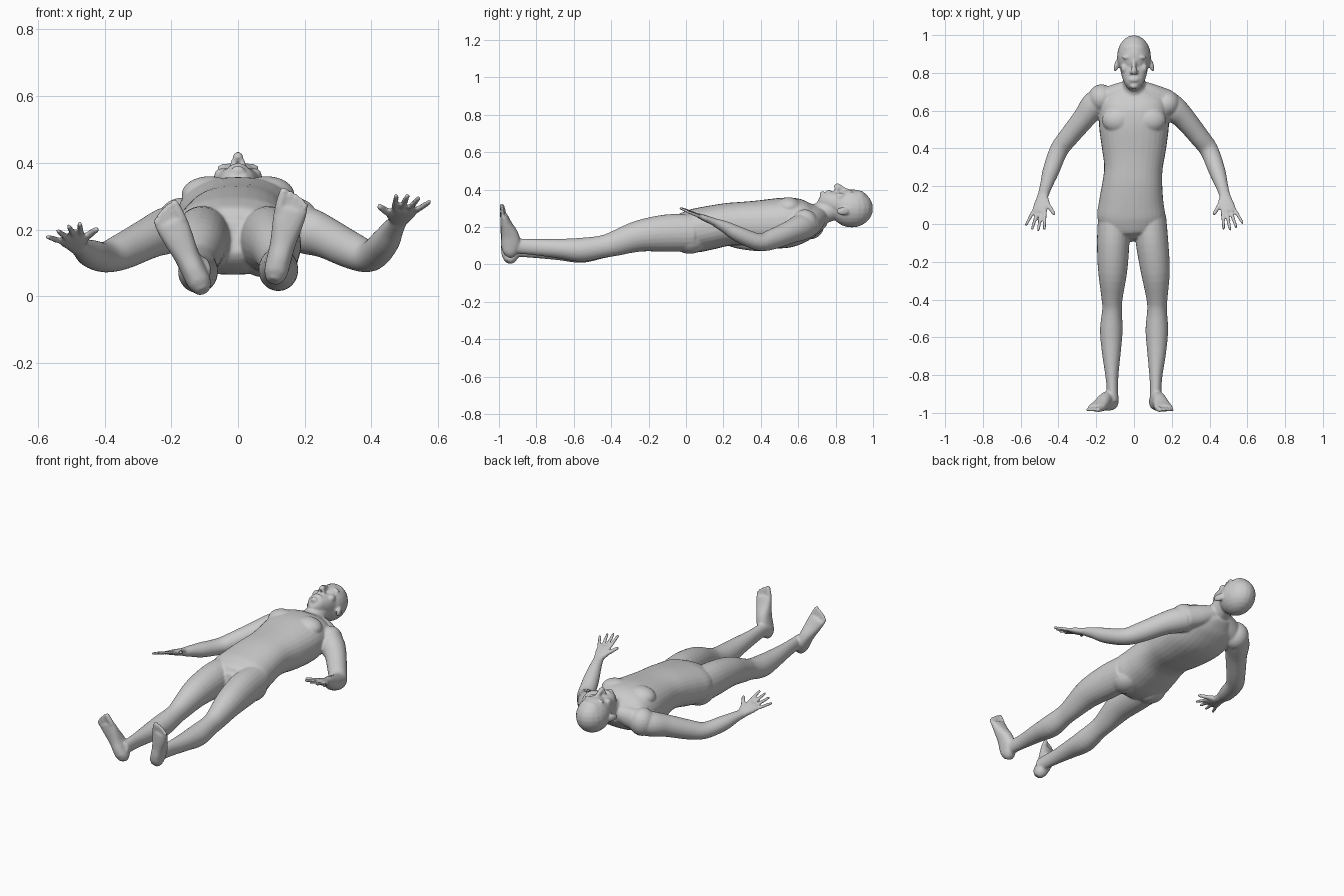
import bpy, bmesh, math
from mathutils import Vector, Matrix

bm = bmesh.new()
X, Y, Z = Vector((1, 0, 0)), Vector((0, 1, 0)), Vector((0, 0, 1))


def smooth_points(rows, steps=4):
    """Catmull-Rom through rows of numbers."""
    out = []
    n = len(rows)
    for i in range(n - 1):
        a, b, c, d = rows[max(i - 1, 0)], rows[i], rows[i + 1], rows[min(i + 2, n - 1)]
        for s in range(steps):
            t = s / steps
            out.append([0.5 * (2 * q + (r - p) * t + (2 * p - 5 * q + 4 * r - u) * t * t
                               + (3 * q - p - 3 * r + u) * t ** 3) for p, q, r, u in zip(a, b, c, d)])
    return out + [list(rows[-1])]


def loft(rows, up=Z, power=2.0, sides=24):
    """Skin superellipse rings given as (x, y, z, half width, half depth)."""
    pts = smooth_points(rows)
    rings = []
    for i, (x, y, z, w, h) in enumerate(pts):
        t = Vector(pts[min(i + 1, len(pts) - 1)][:3]) - Vector(pts[max(i - 1, 0)][:3])
        side = t.cross(up).normalized()
        nor = side.cross(t).normalized()
        ring = []
        for k in range(sides):
            c, s = math.cos(2 * math.pi * k / sides), math.sin(2 * math.pi * k / sides)
            c = math.copysign(abs(c) ** (2 / power), c)
            s = math.copysign(abs(s) ** (2 / power), s)
            ring.append(bm.verts.new(Vector((x, y, z)) + side * c * w + nor * s * h))
        rings.append(ring)
    for a, b in zip(rings, rings[1:]):
        for k in range(sides):
            bm.faces.new((a[k], a[(k + 1) % sides], b[(k + 1) % sides], b[k]))
    bm.faces.new(rings[0][::-1])
    bm.faces.new(rings[-1])


def ball(c, r, rot=0, axis='X'):
    m = Matrix.Translation(c) @ Matrix.Rotation(rot, 4, axis) @ Matrix.Diagonal((*r, 1))
    bmesh.ops.create_uvsphere(bm, u_segments=20, v_segments=12, radius=1, matrix=m)


def digit(a, b, r, up=Z):
    """Finger or toe from a to b with a rounded tip."""
    m = a.lerp(b, 0.55)
    loft([(*a, r, r), (*m, r, r), (*b, r * 0.85, r * 0.85)], up, sides=12)
    ball(b, (r * 0.85,) * 3)


def hand(wrist, knuckle, thumb_dir, thumb_tip):
    w, k = Vector(wrist), Vector(knuckle)
    d = (k - w).normalized()
    a = (thumb_dir - d * thumb_dir.dot(d)).normalized()
    nor = a.cross(d)
    p = [w + (k - w) * f for f in (-0.15, 0.3, 0.7, 1.0)]
    loft([(*q, x, h) for q, x, h in zip(p, (.027, .032, .04, .038), (.021, .019, .016, .012))], nor, 2.4)
    for off, spread, ln in ((.031, .018, .088), (.011, .006, .1), (-.01, -.008, .094), (-.03, -.026, .076)):
        base = k + a * off - d * 0.015
        digit(base, k + a * (off + spread) + d * ln, .0095, nor)
    mid = w.lerp(k, 0.5) + a * 0.036
    digit(w.lerp(k, 0.2) + a * 0.015, mid, .015, nor)
    digit(mid, Vector(thumb_tip), .0115, nor)


def foot(heel, toe, inner):
    h, b = Vector(heel), Vector(toe)
    d = (b - h).normalized()
    a = d.cross(Y) * inner
    rows = ((-.02, -.955, .018, .02), (.08, -.945, .034, .04), (.28, -.937, .037, .052), (.5, -.942, .038, .047),
            (.75, -.96, .045, .032), (.93, -.971, .049, .022), (1, -.975, .047, .018))
    loft([(*(h.lerp(b, f).xz.to_tuple()[:1]), y, h.lerp(b, f).z, w, t) for f, y, w, t in rows], Y, 2.3)
    for off, ln, r in ((.034, .042, .015), (.012, .043, .0105), (-.007, .036, .0105), (-.024, .028, .01), (-.039, .018, .01)):
        s = b + a * off
        e = s + d * ln
        digit(Vector((s.x, -.975, s.z)) - d * .015, Vector((e.x, -.984, e.z)), r, Y)


# torso
loft([(-.01, -.085, .18, .05, .05), (-.012, -.05, .175, .13, .09), (-.015, .03, .178, .178, .115),
      (-.014, .12, .195, .17, .117), (-.008, .22, .214, .158, .114), (-.003, .3, .218, .155, .117),
      (0, .4, .216, .17, .128), (0, .52, .222, .185, .135), (0, .6, .232, .18, .124),
      (0, .66, .24, .165, .1), (0, .7, .25, .12, .075), (0, .735, .262, .07, .055)], Z, 2.3, 32)
# neck
loft([(0, .62, .23, .085, .075), (0, .68, .255, .065, .064), (0, .76, .288, .06, .06), (0, .84, .315, .06, .06)])
# skull, face and jaw
ball((0, .886, .3), (.09, .114, .102))
loft([(0, .716, .36, .024, .024), (0, .735, .35, .045, .042), (0, .78, .336, .064, .056), (0, .82, .325, .073, .065),
      (0, .86, .317, .078, .068), (0, .92, .31, .076, .086), (0, .95, .305, .06, .07)], Z, 2.3)
# nose, lips, chin
loft([(0, .875, .388, .011, .012), (0, .84, .402, .011, .014), (0, .81, .416, .015, .018), (0, .798, .408, .015, .013)], Z)
ball((0, .764, .388), (.027, .014, .011))
ball((0, .73, .376), (.022, .016, .016))
for s in (-1, 1):
    # brow, cheek, nostril, ear
    ball((s * .034, .882, .385), (.03, .011, .014))
    ball((s * .05, .825, .362), (.022, .026, .022))
    ball((s * .014, .803, .4), (.01, .011, .011))
    ball((s * .093, .84, .285), (.012, .036, .022), s * .25, 'Z')
    # chest, buttock, collar slope
    ball((s * .085, .55, .305), (.085, .07, .055))
    ball((s * .088 - .012, .02, .137), (.085, .095, .08))
    loft([(s * .03, .71, .26, .05, .045), (s * .1, .69, .235, .05, .06), (s * .17, .655, .21, .06, .065)])

# arms: (x, y, z, half width, half depth)
left_arm = [(-.165, .665, .21, .07, .07), (-.215, .625, .196, .07, .07), (-.265, .56, .175, .06, .062),
            (-.345, .462, .135, .053, .055), (-.398, .39, .117, .049, .046), (-.44, .28, .127, .044, .042),
            (-.463, .21, .14, .034, .032), (-.48, .155, .15, .028, .022)]
right_lift = (-.002, -.002, 0, 0, .003, .035, .06, .075)
right_arm = [(-x, y - .02 * (i < 2), z + u, w, h) for i, ((x, y, z, w, h), u) in enumerate(zip(left_arm, right_lift))]
loft(left_arm)
loft(right_arm)
ball((-.172, .665, .215), (.072, .075, .08))
ball((.175, .635, .215), (.07, .072, .08))
hand((-.48, .16, .15), (-.502, .062, .177), Vector((.95, 0, .3)), (-.425, .055, .2))
hand((.478, .16, .224), (.502, .065, .262), Vector((-1, 0, .05)), (.425, .055, .268))

# legs: y, z, half width, half depth, left x, right x
leg = [(.04, .17, .085, .1, -.105, .085), (-.1, .168, .086, .1, -.11, .096), (-.25, .152, .077, .084, -.113, .113),
       (-.38, .112, .058, .067, -.116, .121), (-.45, .093, .052, .06, -.116, .122), (-.56, .073, .06, .064, -.12, .121),
       (-.68, .075, .05, .052, -.12, .12), (-.8, .078, .035, .044, -.117, .116), (-.88, .08, .03, .041, -.114, .115),
       (-.94, .078, .032, .042, -.113, .114)]
loft([(l, y, z, w, h) for y, z, w, h, l, r in leg])
loft([(r, y, z + .018 * max(0, -y - .4) / .5, w, h) for y, z, w, h, l, r in leg])
foot((-.105, 0, .018), (-.203, 0, .225), -1)
foot((.108, 0, .048), (.16, 0, .265), 1)

# fuse everything into one skin
bmesh.ops.recalc_face_normals(bm, faces=bm.faces)
mesh = bpy.data.meshes.new("body")
bm.to_mesh(mesh)
bm.free()
body = bpy.data.objects.new("body", mesh)
bpy.context.collection.objects.link(body)
remesh = body.modifiers.new("fuse", 'REMESH')
remesh.mode = 'VOXEL'
remesh.voxel_size = 0.006
remesh.use_smooth_shade = True
soften = body.modifiers.new("soften", 'SMOOTH')
soften.factor = 0.5
soften.iterations = 5
